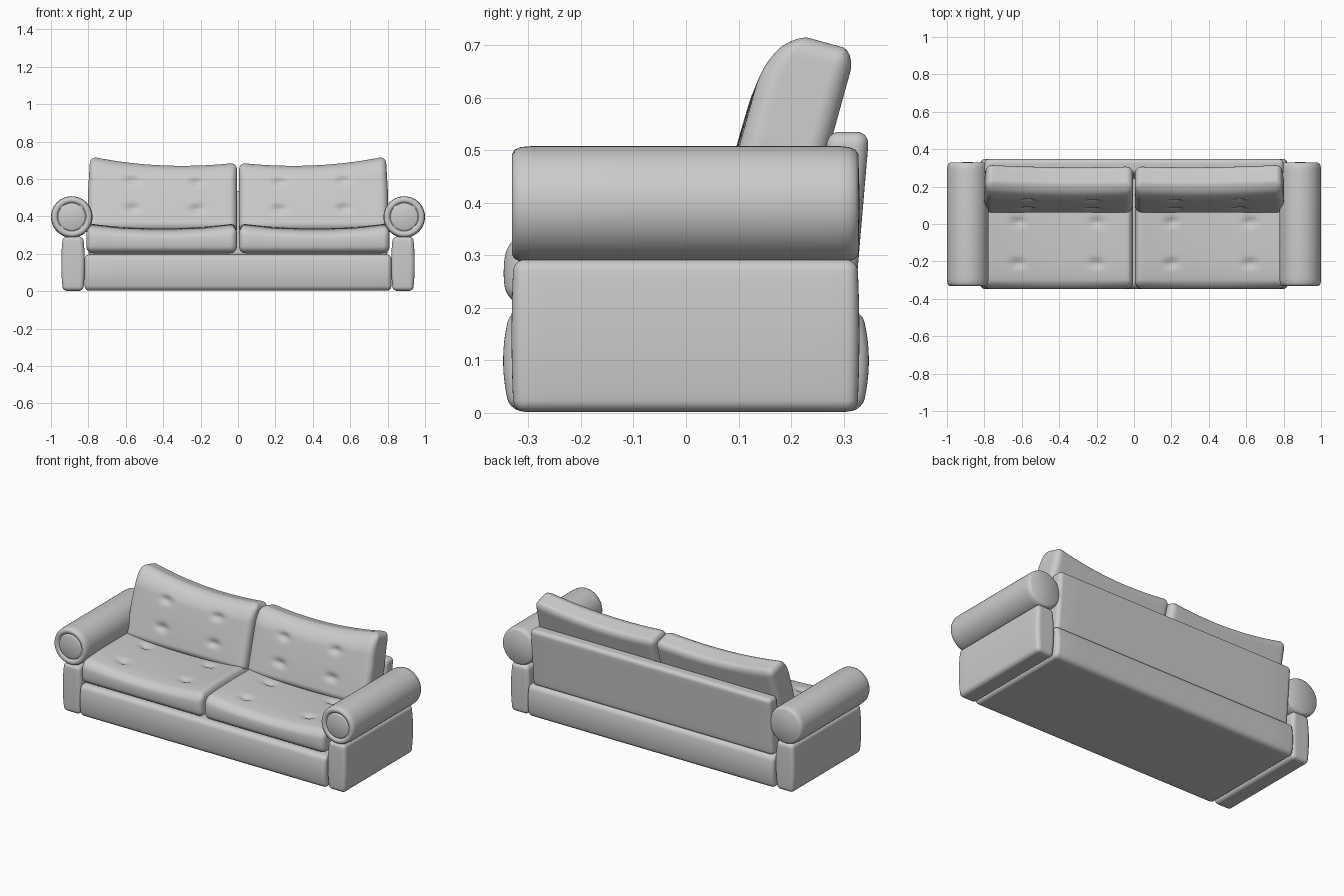
import bpy, bmesh, math
from mathutils import Vector

if "Cube" in bpy.data.objects:
    bpy.data.objects.remove(bpy.data.objects["Cube"])


def finish(name, bm, mirror):
    bmesh.ops.recalc_face_normals(bm, faces=bm.faces[:])
    mesh = bpy.data.meshes.new(name)
    bm.to_mesh(mesh)
    bm.free()
    for p in mesh.polygons:
        p.use_smooth = True
    ob = bpy.data.objects.new(name, mesh)
    bpy.context.collection.objects.link(ob)
    if mirror:
        mod = ob.modifiers.new("mirror", 'MIRROR')
        mod.use_mirror_merge = False
    return ob


def soft_box(name, lo, hi, r, n=20, k=4, shape=None, mirror=False):
    """Rounded, finely gridded box; shape(x, y, z, u, v, w) moves each point."""
    bm = bmesh.new()
    bmesh.ops.create_cube(bm, size=2)
    bmesh.ops.subdivide_edges(bm, edges=bm.edges[:], cuts=n - 1, use_grid_fill=True)
    lo, hi = Vector(lo), Vector(hi)
    mid, half = (lo + hi) / 2, (hi - lo) / 2
    band = 1 - 2 * k / n
    for vert in bm.verts:
        inner, over = Vector(), Vector()
        for i in range(3):
            t, core = vert.co[i], half[i] - r
            s = math.copysign(1, t)
            inner[i] = s * core * min(abs(t) / band, 1)
            over[i] = s * max(0, (abs(t) - band) / (1 - band))
        p = inner + (over.normalized() * r if over.length > 0 else over)
        uvw = [p[i] / half[i] for i in range(3)]
        p += mid
        vert.co = shape(*p, *uvw) if shape else p
    return finish(name, bm, mirror)


def dimples(a, b, spots, depth):
    return sum(depth * math.exp(-((a - s) ** 2 / 0.0009 + (b - t) ** 2 / 0.0004))
               for s, t in spots)


# Base with softly bulging front and back
def base_shape(x, y, z, u, v, w):
    return (x, y + 0.014 * v * (1 - w * w), z)


soft_box("base", (-0.82, -0.334, 0.003), (0.82, 0.334, 0.196), 0.024, shape=base_shape)


# Back panel leaning outwards at the top
def panel_shape(x, y, z, u, v, w):
    return (x, y + 0.085 * (z - 0.535), z)


soft_box("back_panel", (-0.80, 0.268, 0.185), (0.80, 0.349, 0.535), 0.025, shape=panel_shape)


# Arm side panels
def arm_shape(x, y, z, u, v, w):
    return (x + 0.009 * u * (1 - w * w), y + 0.004 * v * (1 - w * w), z)


soft_box("arm_panel", (0.828, -0.328, 0.002), (0.936, 0.326, 0.292), 0.022,
         shape=arm_shape, mirror=True)

# Rolled arm tops, lathed around the y direction, with a ringed front disc
profile = [(0, -0.328), (0.066, -0.328), (0.072, -0.325), (0.075, -0.318), (0.078, -0.325),
           (0.084, -0.330), (0.096, -0.331), (0.104, -0.326), (0.109, -0.315), (0.111, -0.29),
           (0.111, 0.29), (0.109, 0.31), (0.104, 0.322), (0.095, 0.328), (0, 0.331)]
bm = bmesh.new()
chain = [bm.verts.new((0.889 + r, y, 0.397)) for r, y in profile]
edges = [bm.edges.new(pair) for pair in zip(chain, chain[1:])]
bmesh.ops.spin(bm, geom=chain + edges, cent=(0.889, 0, 0.397), axis=(0, 1, 0),
               angle=math.tau, steps=48)
bmesh.ops.remove_doubles(bm, verts=bm.verts[:], dist=1e-5)
finish("arm_roll", bm, True)


# Seat cushions: sagging top, rounded front lip, tufted
seat_spots = [(0.2, 0.01), (0.62, 0.01), (0.2, -0.21), (0.62, -0.21)]


def seat_shape(x, y, z, u, v, w):
    top = max(0, w)
    lift = 0.028 * u * u + 0.008 * (1 - v * v)
    lip = 0.012 * max(0, -v) ** 6
    z += top * (lift - lip - dimples(x, y, seat_spots, 0.018))
    if v < 0:
        y += 0.012 * v * (1 - w * w)
    return (x, y, z)


soft_box("seat_cushion", (0.006, -0.335, 0.203), (0.81, 0.25, 0.328), 0.035, n=48, k=6,
         shape=seat_shape, mirror=True)


# Back cushions: shaped upright, then tilted backwards
back_spots = [(0.22, 0.115), (0.565, 0.115), (0.22, 0.265), (0.565, 0.265)]
TILT = math.radians(15.5)


def back_shape(x, y, z, u, v, w):
    front = 1 - y / 0.165
    y += front * 0.045 * max(0, (z - 0.27) / 0.105) ** 2
    y += max(0, -v) * (dimples(x, z, back_spots, 0.018) - 0.006 * (1 - u * u) * (1 - w * w))
    z += (z / 0.375) * (0.0175 * u + 0.0325 * u * u)
    x -= 0.012 * max(0, u) * max(0, w)
    c, s = math.cos(TILT), math.sin(TILT)
    return (x, 0.053 + y * c + z * s, 0.33 - y * s + z * c)


soft_box("back_cushion", (0.006, 0, 0), (0.802, 0.165, 0.375), 0.038, n=48, k=6,
         shape=back_shape, mirror=True)
